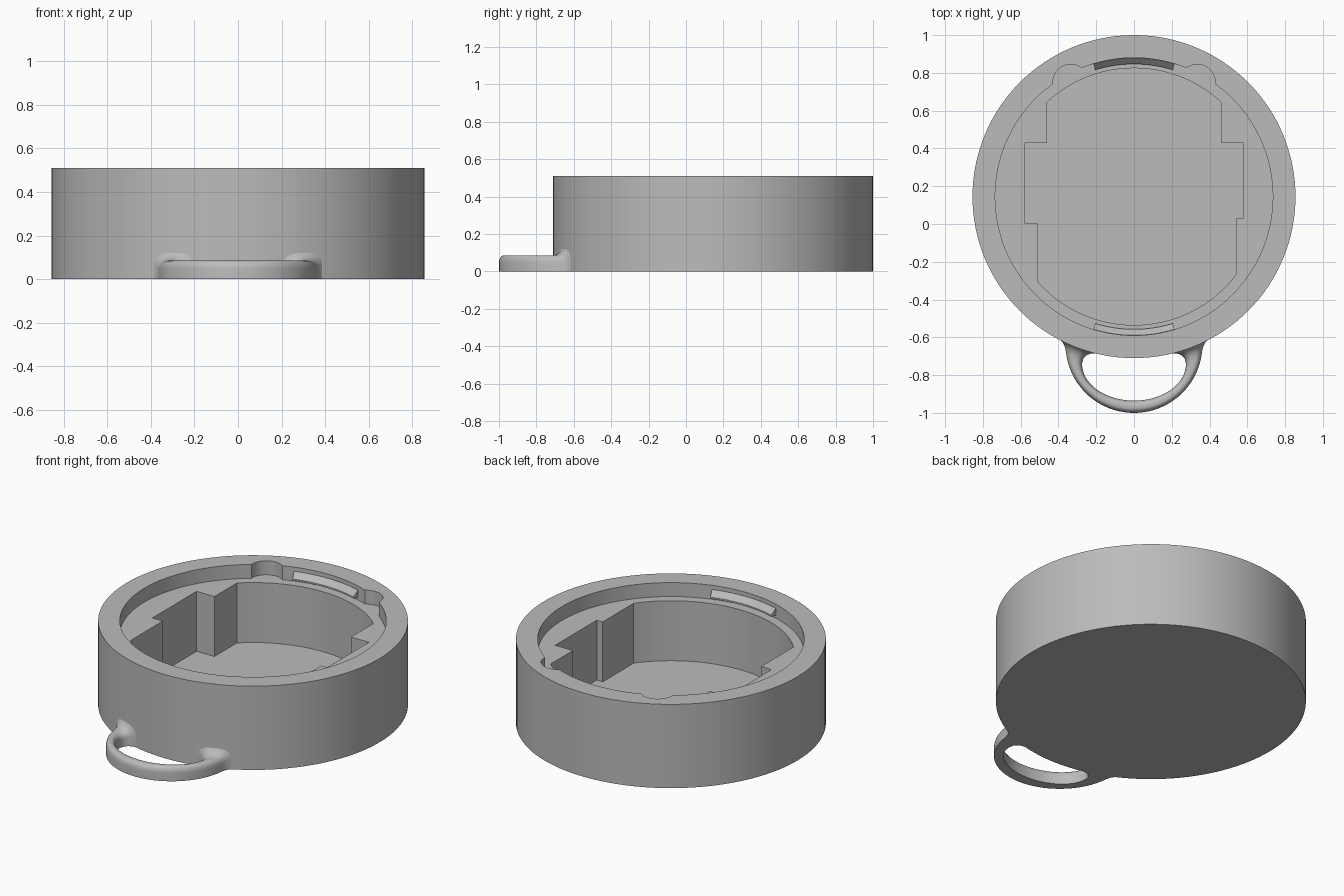
import bpy, bmesh, math

if "Cube" in bpy.data.objects:
    bpy.data.objects.remove(bpy.data.objects["Cube"])

CY = 0.145                      # y of the case axis
R_OUT, R_IN, R_POCKET = 0.855, 0.735, 0.68
TOP, LEDGE, FLOOR = 0.51, 0.425, 0.06

grey = bpy.data.materials.new("plain_grey")
grey.diffuse_color = (0.5, 0.5, 0.5, 1)
grey.use_nodes = True
grey.node_tree.nodes["Principled BSDF"].inputs["Base Color"].default_value = grey.diffuse_color


def make(name, bm, angle=30):
    bmesh.ops.recalc_face_normals(bm, faces=bm.faces)
    me = bpy.data.meshes.new(name)
    bm.to_mesh(me)
    bm.free()
    me.materials.append(grey)
    ob = bpy.data.objects.new(name, me)
    bpy.context.collection.objects.link(ob)
    smooth(ob, angle)
    return ob


def smooth(ob, angle=30):
    bpy.ops.object.select_all(action='DESELECT')
    ob.select_set(True)
    bpy.context.view_layer.objects.active = ob
    bpy.ops.object.shade_smooth_by_angle(angle=math.radians(angle))


def prism(name, pts, z0, z1):
    bm = bmesh.new()
    face = bm.faces.new([bm.verts.new((x, y, z0)) for x, y in pts])
    ext = bmesh.ops.extrude_face_region(bm, geom=[face])
    for v in ext["geom"]:
        if isinstance(v, bmesh.types.BMVert):
            v.co.z = z1
    return make(name, bm)


def arc(r, a0, a1, n, cx=0, cy=CY):
    return [(cx + r * math.cos(a0 + (a1 - a0) * i / n),
             cy + r * math.sin(a0 + (a1 - a0) * i / n)) for i in range(n + 1)]


def disc(r, n, cx=0, cy=CY):
    return arc(r, 0, 2 * math.pi, n, cx, cy)[:-1]


def loft(name, sections):
    """Skin closed cross-sections and cap both ends."""
    bm = bmesh.new()
    rings = [[bm.verts.new(p) for p in s] for s in sections]
    n = len(rings[0])
    for a, b in zip(rings, rings[1:]):
        for i in range(n):
            j = (i + 1) % n
            bm.faces.new((a[i], a[j], b[j], b[i]))
    bm.faces.new(rings[0])
    bm.faces.new(rings[-1])
    return make(name, bm, 40)


# Round case
case = prism("round_case", disc(R_OUT, 128), 0, TOP)

# Stepped pocket outline: two arcs joined by straight steps
def on_circle(x, sign):
    return math.atan2(sign * math.sqrt(R_POCKET**2 - x * x), x)

pocket = arc(R_POCKET, on_circle(0.46, 1), on_circle(-0.46, 1), 32)
pocket += [(-0.46, 0.43), (-0.58, 0.43), (-0.58, 0.005), (-0.51, 0.005)]
pocket += arc(R_POCKET, on_circle(-0.51, -1), on_circle(0.54, -1), 36)
pocket += [(0.54, 0.03), (0.58, 0.03), (0.58, 0.43), (0.46, 0.43)]

# Cut the lid recess, two finger notches and the pocket
cutters = [prism("recess_cutter", disc(R_IN, 128), LEDGE, 0.7),
           prism("pocket_cutter", pocket, FLOOR, 0.6)]
for sx in (-1, 1):
    cutters.append(prism("notch_cutter", disc(0.095, 40, sx * 0.335, 0.75), LEDGE, 0.65))
for c in cutters:
    mod = case.modifiers.new("cut", 'BOOLEAN')
    mod.operation = 'DIFFERENCE'
    mod.solver = 'EXACT'
    mod.object = c
    bpy.context.view_layer.objects.active = case
    bpy.ops.object.modifier_apply(modifier=mod.name)
    bpy.data.objects.remove(c)
smooth(case)

# Ramped snap tabs on the recess wall, back and front
profile = [(0.74, 0.485), (0.734, 0.485), (0.702, 0.453), (0.702, 0.443), (0.74, 0.443)]
half = math.asin(0.215 / R_IN)
for name, mid in (("back_snap_tab", math.pi / 2), ("front_snap_tab", -math.pi / 2)):
    secs = []
    for i in range(17):
        a = mid - half + 2 * half * i / 16
        secs.append([(r * math.cos(a), CY + r * math.sin(a), z) for r, z in profile])
    loft(name, secs)

# Strap loop: (inner point, outer point, height), flaring into the wall
def loop_section(inner, outer, h):
    pts = [(0, 0), (0, 0.55)]
    for i in range(1, 6):
        a = math.pi / 2 * i / 5
        pts.append((0.4 * (1 - math.cos(a)), 0.55 + 0.45 * math.sin(a)))
    pts += [(1 - u, w) for u, w in reversed(pts)]
    return [(inner[0] + (outer[0] - inner[0]) * u,
             inner[1] + (outer[1] - inner[1]) * u, h * w) for u, w in pts]

right = []
for i in range(21):
    a = math.pi / 2 * (i / 20 - 1)
    b = a * 82 / 90 - math.radians(8)
    right.append(((0.275 * math.cos(a), -0.74 + 0.195 * math.sin(a)),
                  (0.362 * math.cos(b), -0.64 + 0.36 * math.sin(b)), 0.085))
right += [((0.268, -0.712), (0.362, -0.668), 0.088),
          ((0.25, -0.694), (0.366, -0.65), 0.097),
          ((0.228, -0.686), (0.374, -0.632), 0.112),
          ((0.20, -0.684), (0.39, -0.613), 0.137),
          ((0.19, -0.64), (0.37, -0.58), 0.137)]
left = [((-i[0], i[1]), (-o[0], o[1]), h) for i, o, h in right[:0:-1]]
loft("strap_loop", [loop_section(*s) for s in left + right])
